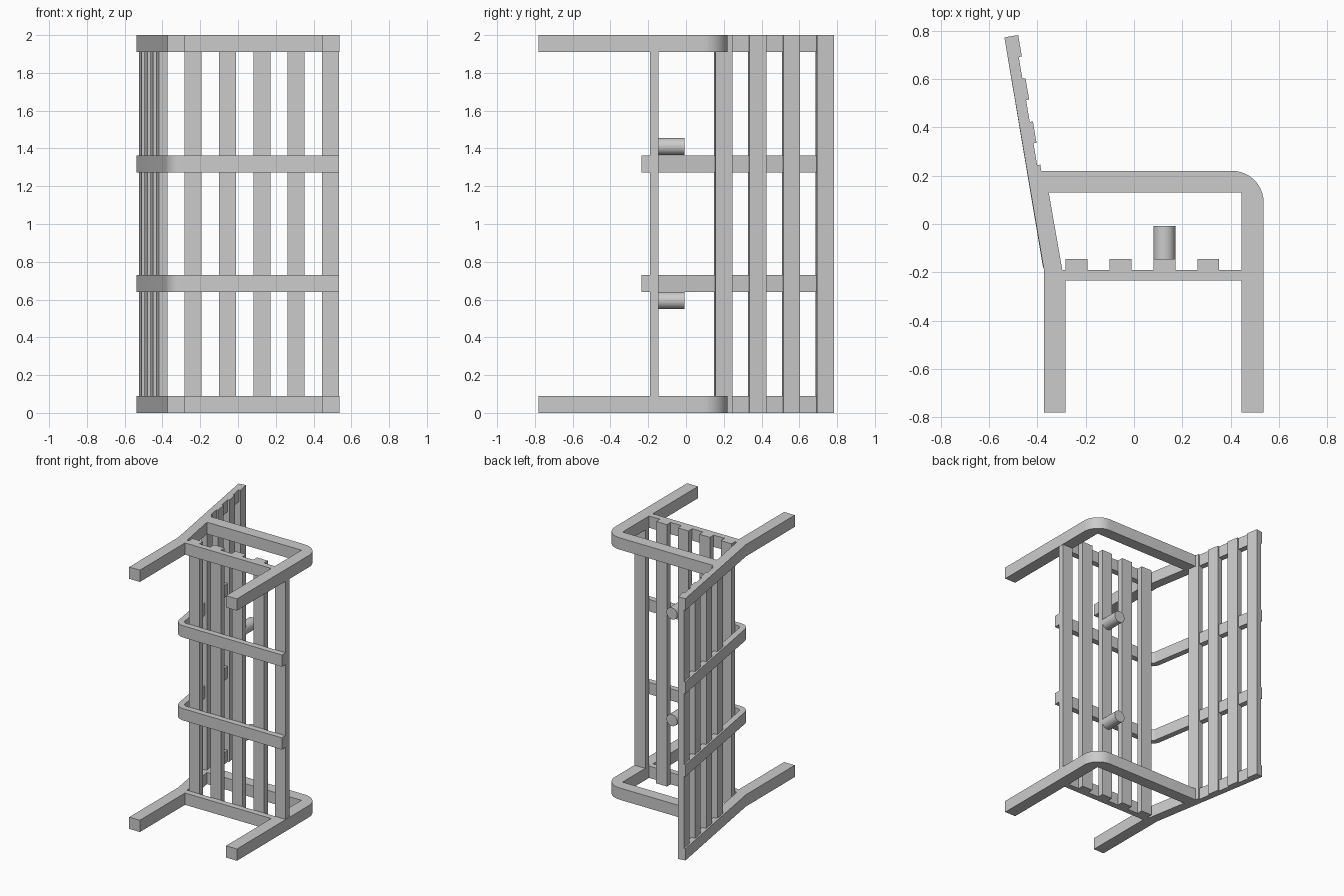
import bpy, bmesh, math
from mathutils import Vector

cube = bpy.data.objects.get("Cube")
if cube:
    bpy.data.objects.remove(cube)

grey = bpy.data.materials.new("plain grey")
grey.use_nodes = True
COLOUR = (0.6, 0.6, 0.6, 1)
grey.diffuse_color = COLOUR
grey.node_tree.nodes["Principled BSDF"].inputs["Base Color"].default_value = COLOUR

LENGTH, BAR = 2.0, 0.09          # overall height and bar width
END_LEVELS = (0, LENGTH - BAR)
MID_LEVELS = (0.64, 1.273)

# Lean of the backrest: base point, direction along it and direction out of it
BASE = Vector((-0.373, -0.19))
ALONG = (Vector((-0.537, 0.773)) - BASE).normalized()
OUT = Vector((ALONG.y, -ALONG.x))
BACK = (Vector((-0.537, 0.773)) - BASE).length


def lean(along, out):
    return tuple(BASE + ALONG * along + OUT * out)


def arc(cx, cy, radius, start, end, steps=10):
    angles = [math.radians(start + (end - start) * i / steps) for i in range(steps + 1)]
    return [(cx + radius * math.cos(a), cy + radius * math.sin(a)) for a in angles]


def prism(name, outline, bottom, top):
    """Extrude a flat outline upwards into a solid."""
    bm = bmesh.new()
    face = bm.faces.new([bm.verts.new((x, y, bottom)) for x, y in outline])
    grown = bmesh.ops.extrude_face_region(bm, geom=[face])
    verts = [g for g in grown["geom"] if isinstance(g, bmesh.types.BMVert)]
    bmesh.ops.translate(bm, verts=verts, vec=(0, 0, top - bottom))
    bmesh.ops.recalc_face_normals(bm, faces=bm.faces)
    mesh = bpy.data.meshes.new(name)
    bm.to_mesh(mesh)
    bm.free()
    obj = bpy.data.objects.new(name, mesh)
    bpy.context.collection.objects.link(obj)
    finish(obj)
    return obj


def finish(obj):
    obj.data.materials.append(grey)
    bpy.ops.object.select_all(action="DESELECT")
    obj.select_set(True)
    bpy.context.view_layer.objects.active = obj
    bpy.ops.object.shade_smooth_by_angle(angle=math.radians(30))


def box(x0, x1, y0, y1):
    return [(x0, y0), (x1, y0), (x1, y1), (x0, y1)]


# End frames: rear leg, leaning post, armrest running into the front leg, seat rail
arm_leg = [(-0.41, 0.13), (0.445, 0.13), (0.445, -0.78), (0.537, -0.78)]
arm_leg += arc(0.407, 0.09, 0.13, 0, 90) + [(-0.41, 0.22)]
arm_along = 0.36
post = [lean(0, 0), (-0.297, -0.19), lean(arm_along, 0.073), lean(arm_along, 0.045),
        lean(BACK, 0.045), lean(BACK, 0)]
for i, z in enumerate(END_LEVELS):
    side = ("lower", "upper")[i]
    prism(f"{side}_rear_leg", box(-0.373, -0.283, -0.78, -0.19), z, z + BAR)
    prism(f"{side}_back_post", post, z, z + BAR)
    prism(f"{side}_armrest_and_front_leg", arm_leg, z, z + BAR)
    prism(f"{side}_seat_rail", box(-0.283, 0.445, -0.235, -0.19), z, z + BAR)

# Middle brackets: seat bar bending round into the back bar
bend_angle = math.degrees(math.atan2(-OUT.y, -OUT.x))
heel = Vector(lean(0.035, 0.08))
heel.y = -0.155
outer = arc(heel.x, heel.y, 0.08, bend_angle % 360, 270, 8)
inner = arc(heel.x, heel.y, 0.035, 270, bend_angle % 360, 8)
bracket = [lean(BACK, 0)] + outer + [(0.535, -0.235), (0.535, -0.19)] + inner + [lean(BACK, 0.045)]
for i, z in enumerate(MID_LEVELS):
    prism(f"middle_bracket_{i + 1}", bracket, z, z + BAR)

# Seat slats, the front one fitted between the legs
for i in range(5):
    x = -0.283 + i * 0.182
    inset = BAR if i == 4 else 0
    prism(f"seat_slat_{i + 1}", box(x, x + BAR, -0.19, -0.145), inset, LENGTH - inset)

# Backrest slats let into the leaning posts
for i in range(4):
    top = BACK - i * 0.1815
    corners = [(top - BAR, 0.012), (top - BAR, 0.058), (top, 0.058), (top, 0.012)]
    prism(f"back_slat_{4 - i}", [lean(*c) for c in corners], 0, LENGTH)

# Round pegs on the seat, mirrored about mid-length
for name, z in (("lower_peg", 0.595), ("upper_peg", 1.41)):
    bpy.ops.mesh.primitive_cylinder_add(vertices=32, radius=0.045, depth=0.137,
                                        location=(0.126, -0.077, z),
                                        rotation=(math.pi / 2, 0, 0))
    peg = bpy.context.object
    peg.name = name
    finish(peg)
